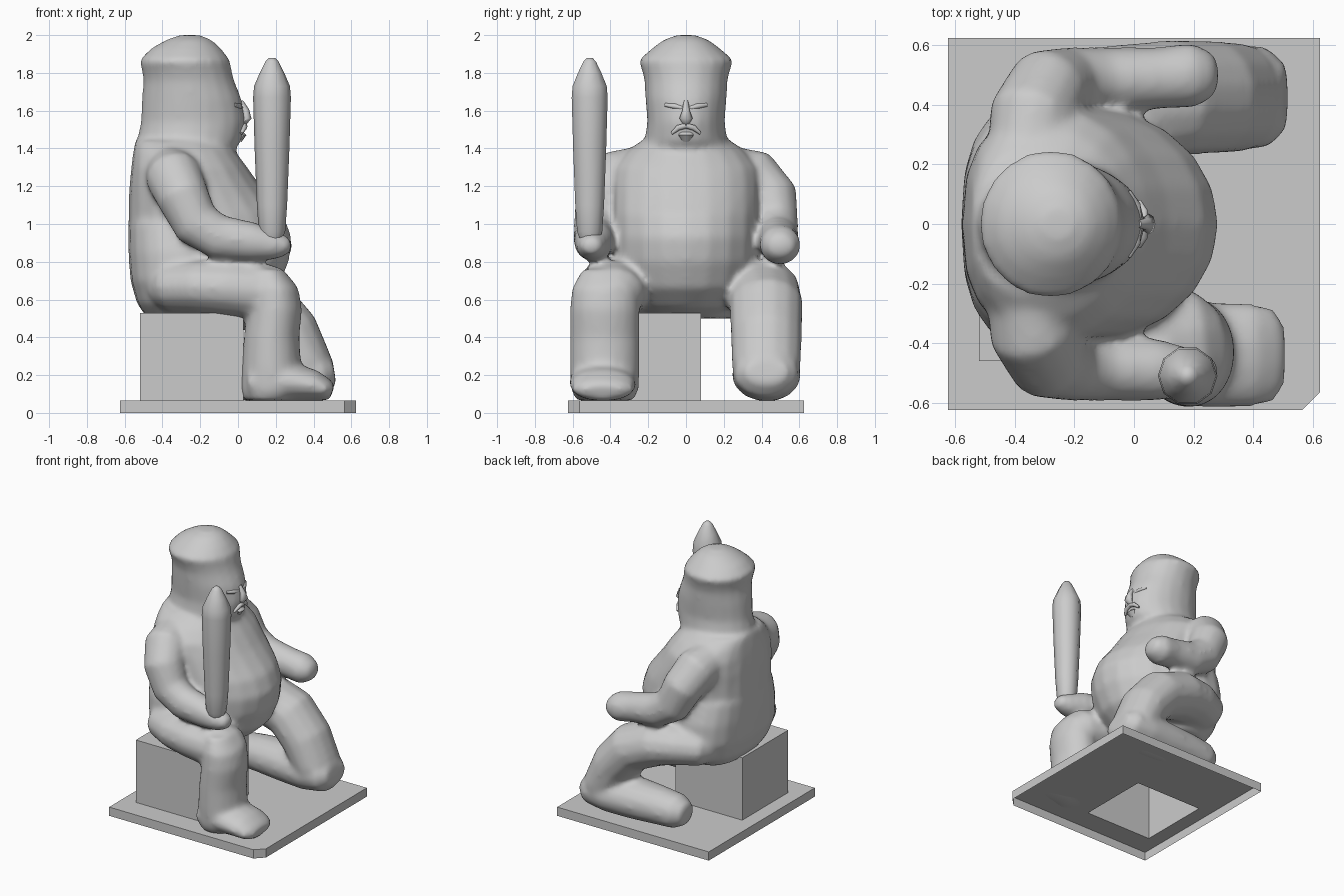
import bpy, bmesh, math
from mathutils import Vector

if "Cube" in bpy.data.objects:
    bpy.data.objects.remove(bpy.data.objects["Cube"], do_unlink=True)

stone = bpy.data.materials.new("plain grey")
stone.use_nodes = True
GREY = (0.6, 0.6, 0.6, 1)
stone.diffuse_color = GREY
stone.node_tree.nodes["Principled BSDF"].inputs["Base Color"].default_value = GREY


def make(name, bm, angle=None):
    bmesh.ops.recalc_face_normals(bm, faces=bm.faces)
    me = bpy.data.meshes.new(name)
    bm.to_mesh(me)
    bm.free()
    me.materials.append(stone)
    ob = bpy.data.objects.new(name, me)
    bpy.context.collection.objects.link(ob)
    if angle:
        bpy.ops.object.select_all(action="DESELECT")
        ob.select_set(True)
        bpy.context.view_layer.objects.active = ob
        bpy.ops.object.shade_smooth_by_angle(angle=math.radians(angle))
    return ob


def skin(bm, rings):
    """Bridge a list of point rings and cap both ends."""
    loops = [[bm.verts.new(p) for p in r] for r in rings]
    n = len(loops[0])
    for a, b in zip(loops, loops[1:]):
        for i in range(n):
            bm.faces.new((a[i], a[(i + 1) % n], b[(i + 1) % n], b[i]))
    bm.faces.new(loops[0][::-1])
    bm.faces.new(loops[-1])


def stack(bm, levels, y=0, n=20, back=1):
    """Upright form from levels: height, back x, front x, half width.
    A back exponent under 1 squares off the rear half."""
    rings = []
    for z, x0, x1, w in levels:
        ring = []
        for i in range(n):
            c, s = math.cos(math.tau * i / n), math.sin(math.tau * i / n)
            if c < 0:
                c = -abs(c) ** back
                s = math.copysign(abs(s) ** back, s)
            ring.append(((x0 + x1) / 2 + (x1 - x0) / 2 * c, y + w * s, z))
        rings.append(ring)
    skin(bm, rings)


def limb(bm, path, n=14):
    """Tube along a path of x, y, z, half width, half height."""
    pts = [Vector(p[:3]) for p in path]
    rings = []
    for k, p in enumerate(path):
        t = (pts[min(k + 1, len(pts) - 1)] - pts[max(k - 1, 0)]).normalized()
        side = (Vector((0, 1, 0)) - t * t.y).normalized()
        up = t.cross(side)
        rings.append([pts[k] + side * p[3] * math.cos(math.tau * i / n)
                      + up * p[4] * math.sin(math.tau * i / n) for i in range(n)])
    skin(bm, rings)


# Body: belly, hips, head, hair, arms and legs fused into one soft skin
body = bmesh.new()
stack(body, [(.51, -.47, -.04, .2), (.56, -.52, .10, .27), (.66, -.55, .21, .355),
             (.8, -.58, .27, .39), (.93, -.58, .285, .39), (1.05, -.58, .24, .39),
             (1.2, -.575, .12, .39), (1.3, -.565, .05, .38), (1.38, -.555, -.01, .32),
             (1.44, -.545, -.06, .24)], back=.75)
stack(body, [(.5, -.48, -.08, .28), (.58, -.535, -.02, .38), (.7, -.57, 0, .43),
             (.85, -.58, 0, .42), (1.0, -.58, -.05, .37)], back=.75)
stack(body, [(1.3, -.54, -.10, .3), (1.38, -.545, -.03, .27), (1.44, -.535, .02, .22),
             (1.54, -.515, .04, .205), (1.66, -.51, .02, .215), (1.76, -.50, -.02, .22),
             (1.82, -.51, -.035, .235), (1.865, -.525, -.04, .255), (1.93, -.46, -.09, .18),
             (1.975, -.38, -.14, .12), (2.0, -.31, -.2, .05)])

# Arms: right one grips the club, left one is open
for s, hand_z, r in ((-1, .885, .08), (1, .885, .11)):
    limb(body, [(-.37, s * .2, 1.30, .12, .13), (-.34, s * .36, 1.25, .15, .15),
                (-.29, s * .45, 1.14, .145, .14), (-.22, s * .475, 1.0, .12, .13),
                (-.10, s * .485, .93, .11, .12), (.08, s * .49, hand_z + .02, .105, .105),
                (.2, s * .5, hand_z, r, r * .95), (.265, s * .5, hand_z, r * .7, r * .6),
                (.285, s * .5, hand_z, r * .3, r * .25)])

# Right leg: thigh, upright shin, foot
limb(body, [(-.42, -.25, .66, .11, .1), (-.35, -.3, .67, .18, .14), (-.2, -.36, .67, .205, .15),
            (-.05, -.385, .66, .205, .155), (.1, -.395, .645, .19, .16),
            (.2, -.39, .63, .17, .14), (.27, -.39, .6, .11, .09)])
stack(body, [(.065, .03, .3, .15), (.12, .015, .36, .18), (.25, .02, .335, .185),
             (.4, .03, .325, .185), (.55, .05, .34, .185), (.66, .06, .32, .175),
             (.76, .08, .24, .12)], y=-.43)
limb(body, [(.05, -.44, .16, .14, .09), (.25, -.44, .165, .18, .11),
            (.4, -.44, .145, .175, .085), (.47, -.44, .12, .16, .06), (.5, -.44, .11, .11, .04)])

# Left leg: lowered knee with the shin folded back beneath
limb(body, [(-.42, .25, .66, .11, .1), (-.35, .3, .67, .18, .14), (-.2, .36, .67, .205, .15),
            (-.05, .4, .65, .205, .165), (.14, .425, .57, .195, .17), (.27, .425, .42, .19, .165),
            (.35, .425, .26, .185, .15), (.37, .425, .16, .17, .12)])
limb(body, [(.51, .425, .22, .11, .07), (.45, .425, .21, .17, .13), (.3, .425, .2, .185, .14),
            (.1, .435, .2, .165, .14), (-.1, .44, .2, .145, .13), (-.24, .44, .195, .13, .12),
            (-.32, .44, .19, .08, .075)])
fig = make("body", body)
rm = fig.modifiers.new("fuse", "REMESH")
rm.mode, rm.voxel_size, rm.use_smooth_shade = "VOXEL", .018, True
sm = fig.modifiers.new("soften", "SMOOTH")
sm.factor, sm.iterations = .5, 10

# Face: nose, brows, drooping moustache and lower lip
bm = bmesh.new()
limb(bm, [(.015, 0, 1.65, .012, .012), (.04, 0, 1.6, .02, .02),
          (.05, 0, 1.56, .035, .022), (.03, 0, 1.535, .02, .015)], n=8)
make("nose", bm, 60)
bm = bmesh.new()
for s in (-1, 1):
    limb(bm, [(.015, s * .02, 1.615, .01, .012), (.005, s * .06, 1.625, .02, .014),
              (-.02, s * .11, 1.63, .01, .01)], n=8)
make("brows", bm, 60)
bm = bmesh.new()
for s in (-1, 1):
    limb(bm, [(.035, 0, 1.52, .015, .015), (.033, s * .04, 1.51, .016, .014),
              (.018, s * .075, 1.48, .008, .008)], n=8)
make("moustache", bm, 60)
bm = bmesh.new()
limb(bm, [(.01, 0, 1.49, .03, .01), (.03, 0, 1.47, .04, .014), (.01, 0, 1.44, .02, .01)], n=8)
make("lower_lip", bm, 60)

# Upright club in the right hand
bm = bmesh.new()
club = [(.92, .055), (.96, .07), (1.1, .08), (1.4, .092), (1.67, .1), (1.73, .095),
        (1.8, .065), (1.86, .035), (1.88, .015)]
stack(bm, [(z, .18 - r, .18 + r, r) for z, r in club], y=-.51, n=10)
make("club", bm, 50)


# Seat and plinth: hollow shells, open below
def shell(bm, outline, z0, z1):
    lo = [bm.verts.new((x, y, z0)) for x, y in outline]
    hi = [bm.verts.new((x, y, z1)) for x, y in outline]
    for i in range(len(lo)):
        j = (i + 1) % len(lo)
        bm.faces.new((lo[i], lo[j], hi[j], hi[i]))
    return hi


SEAT = [(-.52, -.46), (.03, -.46), (.03, .08), (-.52, .08)]
bm = bmesh.new()
bm.faces.new(shell(bm, SEAT, .065, .53))
make("seat_block", bm)

bm = bmesh.new()
E = .625
rim = shell(bm, [(-E, -E), (E - .06, -E), (E, -E + .06), (E, E), (-E, E)], 0, .065)
hole = [bm.verts.new((x, y, .065)) for x, y in SEAT]
bm.faces.new((rim[0], rim[1], hole[1], hole[0]))
bm.faces.new((rim[1], rim[2], hole[1]))
bm.faces.new((rim[2], rim[3], hole[2], hole[1]))
bm.faces.new((rim[3], rim[4], hole[3], hole[2]))
bm.faces.new((rim[4], rim[0], hole[0], hole[3]))
make("plinth", bm)
